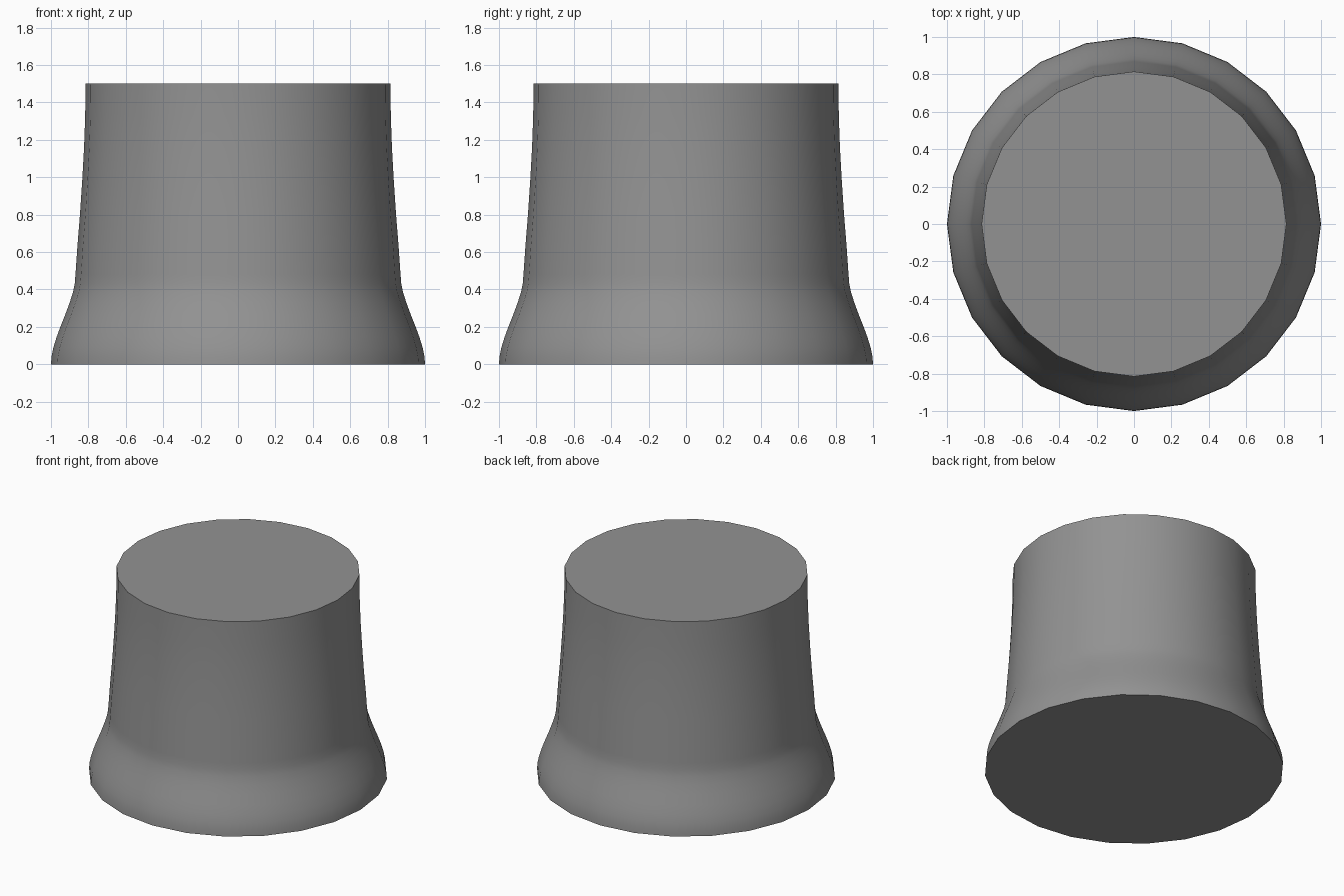
import bpy, bmesh
from math import cos, sin, radians, tau

if "Cube" in bpy.data.objects:
    bpy.data.objects.remove(bpy.data.objects["Cube"])

SIDES = 24

# Radius and height up the flared side
profile = [(1.0, 0.0), (0.997, 0.04), (0.987, 0.09), (0.970, 0.145),
           (0.948, 0.205), (0.922, 0.27), (0.9, 0.33), (0.882, 0.385),
           (0.873, 0.43), (0.869, 0.48), (0.858, 0.64), (0.845, 0.8),
           (0.833, 0.98), (0.823, 1.16), (0.817, 1.33), (0.815, 1.5)]

# Flared plug: rings lofted along the profile, closed at both ends
bm = bmesh.new()
rings = [[bm.verts.new((r * cos(tau * i / SIDES), r * sin(tau * i / SIDES), z))
          for i in range(SIDES)] for r, z in profile]
for low, high in zip(rings, rings[1:]):
    for i in range(SIDES):
        j = (i + 1) % SIDES
        bm.faces.new((low[i], low[j], high[j], high[i]))
bm.faces.new(rings[0][::-1])
bm.faces.new(rings[-1])

mesh = bpy.data.meshes.new("flared_plug")
bm.to_mesh(mesh)
bm.free()
plug = bpy.data.objects.new("flared_plug", mesh)
bpy.context.collection.objects.link(plug)

# Dark grey surface
grey = bpy.data.materials.new("dark_grey")
grey.diffuse_color = (0.29, 0.29, 0.29, 1)
grey.use_nodes = True
grey.node_tree.nodes["Principled BSDF"].inputs["Base Color"].default_value = grey.diffuse_color
mesh.materials.append(grey)

# Smooth sides, sharp rims
bpy.context.view_layer.objects.active = plug
plug.select_set(True)
bpy.ops.object.shade_smooth_by_angle(angle=radians(40))
